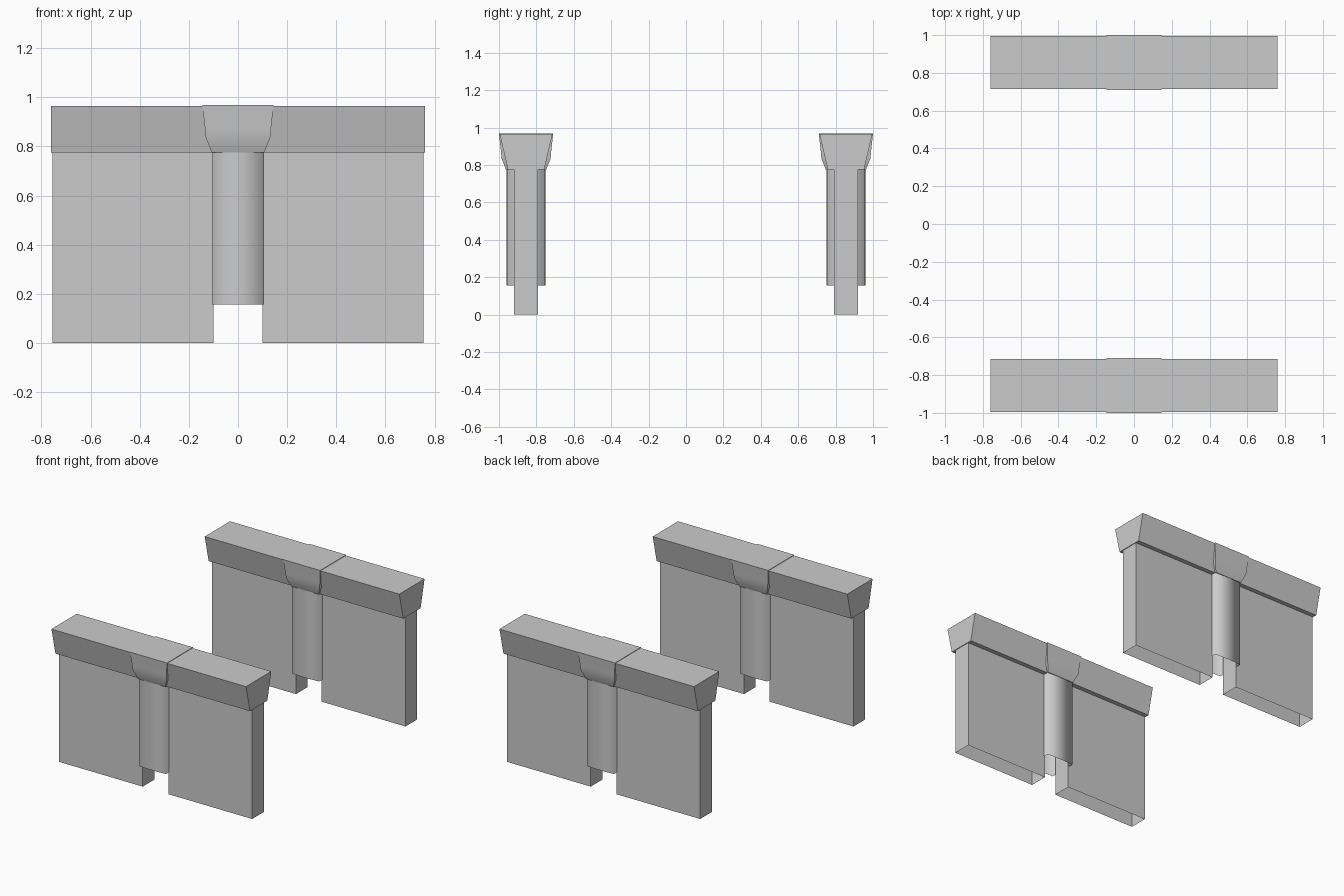
import bpy
import bmesh

cube = bpy.data.objects.get("Cube")
if cube:
    bpy.data.objects.remove(cube, do_unlink=True)

stone = bpy.data.materials.new("grey_stone")
stone.use_nodes = True
GREY = (0.6, 0.6, 0.6, 1)
stone.diffuse_color = GREY
stone.node_tree.nodes["Principled BSDF"].inputs["Base Color"].default_value = GREY


def loft(name, rings, y, close_bottom=True, close_top=True, smooth=None):
    """Join horizontal rings of points from bottom to top."""
    bm = bmesh.new()
    loops = [[bm.verts.new(p) for p in ring] for ring in rings]
    for low, high in zip(loops, loops[1:]):
        for i in range(len(low)):
            j = (i + 1) % len(low)
            bm.faces.new((low[i], low[j], high[j], high[i]))
    if close_bottom:
        bm.faces.new(reversed(loops[0]))
    if close_top:
        bm.faces.new(loops[-1])
    mesh = bpy.data.meshes.new(name)
    bm.to_mesh(mesh)
    bm.free()
    mesh.materials.append(stone)
    obj = bpy.data.objects.new(name, mesh)
    obj.location.y = y
    bpy.context.collection.objects.link(obj)
    if smooth is not None:
        bpy.ops.object.select_all(action="DESELECT")
        obj.select_set(True)
        bpy.context.view_layer.objects.active = obj
        bpy.ops.object.shade_smooth_by_angle(angle=smooth)
    return obj


def rect(x0, x1, half_y, z):
    return [(x0, -half_y, z), (x1, -half_y, z), (x1, half_y, z), (x0, half_y, z)]


def pillar_ring(z, w=0.106, corner=0.1, bulge=0.105):
    """Squared pillar outline with slightly bowed front and back."""
    return [(-w, -corner, z), (0, -bulge, z), (w, -corner, z),
            (w, corner, z), (0, bulge, z), (-w, corner, z)]


BEAM_Z = 0.775
for place, y in (("front", -0.855), ("back", 0.855)):
    # Wall panels either side of the pillar, open underneath
    for side, x0, x1 in (("right", -0.755, -0.1), ("left", 0.1, 0.755)):
        loft(f"{place}_{side}_wall_panel",
             [rect(x0, x1, 0.065, z) for z in (0, BEAM_Z)],
             y, close_bottom=False, close_top=False)
        # Coping beam widening towards the top
        b0, b1 = (-0.76, -0.09) if side == "right" else (0.09, 0.76)
        loft(f"{place}_{side}_coping",
             [rect(b0, b1, 0.097, BEAM_Z), rect(b0, b1, 0.141, 0.965)], y)
    # Softly shaded hollow pillar
    loft(f"{place}_pillar", [pillar_ring(0.157), pillar_ring(0.79)], y,
         close_bottom=False, close_top=False, smooth=3.1)
    # Flared capital
    profile = ((0.107, BEAM_Z), (0.131, 0.835), (0.134, 0.87), (0.145, 0.969))
    loft(f"{place}_capital", [rect(-r, r, r, z) for r, z in profile], y, smooth=0.6)
